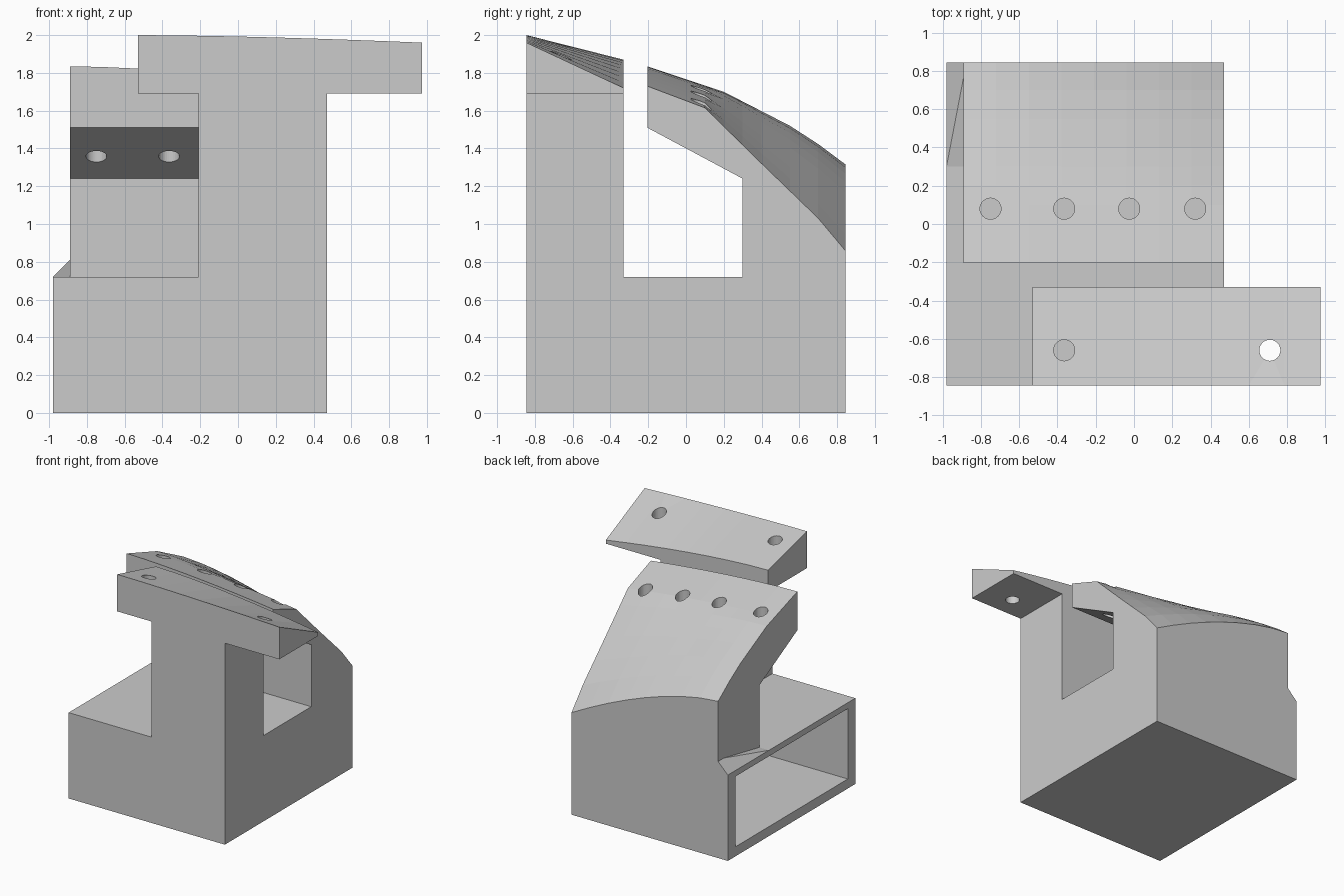
import bpy
import bmesh

cube = bpy.data.objects.get("Cube")
if cube:
    bpy.data.objects.remove(cube, do_unlink=True)

grey = bpy.data.materials.new("plain grey")
grey.use_nodes = True
COLOUR = (0.6, 0.6, 0.6, 1)
grey.diffuse_color = COLOUR
grey.node_tree.nodes["Principled BSDF"].inputs["Base Color"].default_value = COLOUR


def finish(bm, name):
    bmesh.ops.recalc_face_normals(bm, faces=bm.faces)
    mesh = bpy.data.meshes.new(name)
    bm.to_mesh(mesh)
    bm.free()
    mesh.materials.append(grey)
    ob = bpy.data.objects.new(name, mesh)
    bpy.context.collection.objects.link(ob)
    return ob


def curve(points, y):
    """Height on a polyline of (y, z) points."""
    for (y0, z0), (y1, z1) in zip(points, points[1:]):
        if y <= y1 + 1e-6:
            return z0 + (z1 - z0) * (y - y0) / (y1 - y0)
    return points[-1][1]


def block(name, x0, x1, ys, top, bottom, steps=1):
    """Solid between a flat-sided outline, a top surface and a bottom profile."""
    bm = bmesh.new()
    xs = [x0 + (x1 - x0) * i / steps for i in range(steps + 1)]
    up = [[bm.verts.new((x, y, top(x, y))) for y in ys] for x in xs]
    low = [[bm.verts.new((x, y, bottom(y))) for y in ys] for x in xs]
    nx, ny = len(xs) - 1, len(ys) - 1
    for i in range(nx):
        for j in range(ny):
            for g in (up, low):
                bm.faces.new((g[i][j], g[i + 1][j], g[i + 1][j + 1], g[i][j + 1]))
    for i in range(nx):
        for j in (0, ny):
            bm.faces.new((up[i][j], up[i + 1][j], low[i + 1][j], low[i][j]))
    for j in range(ny):
        for i in (0, nx):
            bm.faces.new((up[i][j], up[i][j + 1], low[i][j + 1], low[i][j]))
    bmesh.ops.triangulate(bm, faces=[f for f in bm.faces if abs(f.normal.z) > 0.1])
    return finish(bm, name)


def box(name, x0, x1, y0, y1, z0, z1):
    return block(name, x0, x1, (y0, y1), lambda x, y: z1, lambda y: z0)


def sloped_top(x0, x1, left, right):
    """Surface that falls off gently from the left edge curve to the right one."""
    def height(x, y):
        t = (x - x0) / (x1 - x0)
        a, b = curve(left, y), curve(right, y)
        return a + (b - a) * t ** 1.6
    return height


def combine(target, part, operation):
    mod = target.modifiers.new(operation.lower(), 'BOOLEAN')
    mod.operation, mod.object, mod.solver = operation, part, 'EXACT'
    bpy.context.view_layer.objects.active = target
    bpy.ops.object.modifier_apply(modifier=mod.name)
    bpy.data.objects.remove(part, do_unlink=True)


# Base and front column
body = box("stand_body", -0.98, 0.47, -0.845, 0.845, 0, 0.72)
parts = [box("front_column", -0.21, 0.47, -0.845, -0.33, 0.72, 1.69)]

# Front head with sloping top
head_top = sloped_top(-0.53, 0.975, [(-0.845, 2.0), (-0.33, 1.87)],
                      [(-0.845, 1.96), (-0.33, 1.72)])
parts.append(block("front_head", -0.53, 0.975, (-0.845, -0.33), head_top,
                   lambda y: 1.69, 8))

# Rear wall and its overhang under one curved top
rear_top = sloped_top(
    -0.89, 0.47,
    [(-0.205, 1.835), (0.2, 1.70), (0.55, 1.52), (0.72, 1.41), (0.845, 1.315)],
    [(-0.205, 1.73), (0.1, 1.615), (0.4, 1.32), (0.7, 1.03), (0.845, 0.857)])
parts.append(block("rear_wall", -0.89, 0.47, (0.3, 0.4, 0.55, 0.7, 0.845),
                   rear_top, lambda y: 0.72, 8))
parts.append(block("rear_overhang", -0.89, 0.47, (-0.205, 0.1, 0.2, 0.3), rear_top,
                   lambda y: curve([(-0.205, 1.51), (0.3, 1.24)], y), 8))

# Small wedge at the foot of the rear wall
bm = bmesh.new()
for co in ((-0.98, 0.3, 0.72), (-0.89, 0.3, 0.72), (-0.98, 0.845, 0.72),
           (-0.89, 0.845, 0.72), (-0.89, 0.77, 0.81), (-0.89, 0.845, 0.81)):
    bm.verts.new(co)
bmesh.ops.convex_hull(bm, input=bm.verts)
parts.append(finish(bm, "foot_wedge"))

for part in parts:
    combine(body, part, 'UNION')

# Side pocket in the base
combine(body, box("pocket_cutter", -1.1, 0.38, -0.745, 0.745, 0.08, 0.67), 'DIFFERENCE')

# Vertical holes through the head and the overhang
holes = [(x, 0.08) for x in (-0.75, -0.365, -0.025, 0.32)]
holes += [(x, -0.66) for x in (-0.365, 0.71)]
for x, y in holes:
    bpy.ops.mesh.primitive_cylinder_add(vertices=32, radius=0.055, depth=1.1,
                                        location=(x, y, 1.65))
    cutter = bpy.context.object
    cutter.name = "hole_cutter"
    cutter.data.materials.append(grey)
    combine(body, cutter, 'DIFFERENCE')

# Merge the flat areas left by joining the parts
bm = bmesh.new()
bm.from_mesh(body.data)
bmesh.ops.remove_doubles(bm, verts=bm.verts, dist=0.0001)
bmesh.ops.dissolve_limit(bm, angle_limit=0.01, verts=bm.verts, edges=bm.edges)
bm.to_mesh(body.data)
bm.free()
